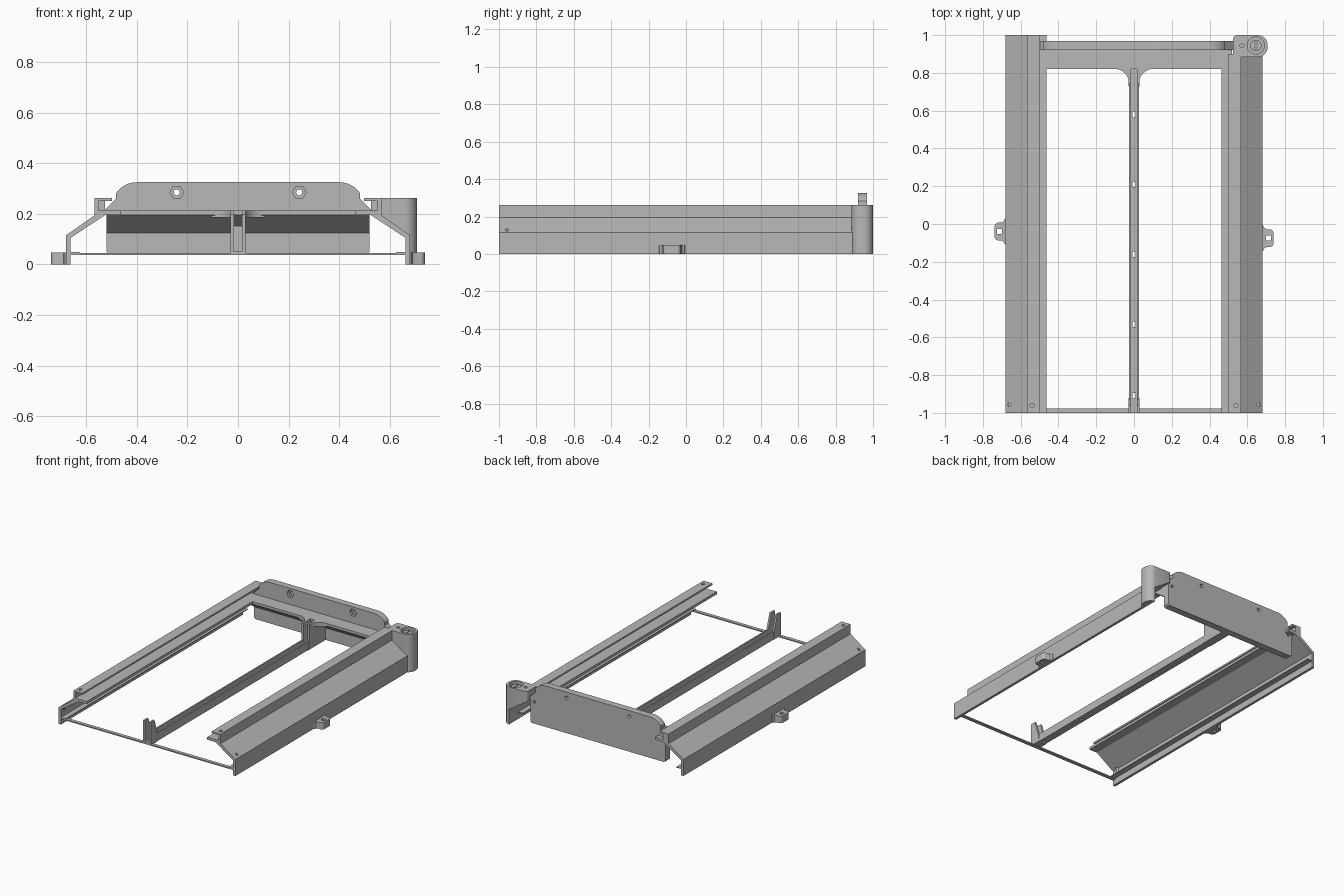
import bpy, bmesh, math
from mathutils import Vector

cube = bpy.data.objects.get("Cube")
if cube:
    bpy.data.objects.remove(cube)

grey = bpy.data.materials.new("plain_grey")
grey.use_nodes = True
COLOUR = (0.48, 0.48, 0.48, 1)
grey.diffuse_color = COLOUR
grey.node_tree.nodes["Principled BSDF"].inputs["Base Color"].default_value = COLOUR


def prism(name, pts, lo, hi, axis="y"):
    """Extrude a 2D outline along one axis."""
    place = {"x": lambda p, d: (d, p[0], p[1]),
             "y": lambda p, d: (p[0], d, p[1]),
             "z": lambda p, d: (p[0], p[1], d)}[axis]
    bm = bmesh.new()
    face = bm.faces.new([bm.verts.new(place(p, lo)) for p in pts])
    ext = bmesh.ops.extrude_face_region(bm, geom=[face])
    step = Vector(place((0, 0), hi - lo))
    bmesh.ops.translate(bm, vec=step, verts=[v for v in ext["geom"] if isinstance(v, bmesh.types.BMVert)])
    bmesh.ops.recalc_face_normals(bm, faces=bm.faces)
    me = bpy.data.meshes.new(name)
    bm.to_mesh(me)
    bm.free()
    me.materials.append(grey)
    ob = bpy.data.objects.new(name, me)
    bpy.context.collection.objects.link(ob)
    return ob


def rect(a0, a1, b0, b1):
    return [(a0, b0), (a1, b0), (a1, b1), (a0, b1)]


def arc(cx, cy, r, start, end, n=8):
    return [(cx + r * math.cos(math.radians(start + (end - start) * i / n)),
             cy + r * math.sin(math.radians(start + (end - start) * i / n))) for i in range(n + 1)]


def circle(cx, cy, r, n=20):
    return arc(cx, cy, r, 0, 360, n)[:-1]


def boolean(ob, cutter, op="DIFFERENCE"):
    cutter.hide_render = True
    mod = ob.modifiers.new("cut", "BOOLEAN")
    mod.object, mod.operation, mod.solver = cutter, op, "EXACT"
    bpy.context.view_layer.objects.active = ob
    bpy.ops.object.modifier_apply(modifier=mod.name)
    bpy.data.objects.remove(cutter)


def smooth(ob):
    bpy.ops.object.select_all(action="DESELECT")
    ob.select_set(True)
    bpy.context.view_layer.objects.active = ob
    bpy.ops.object.shade_smooth_by_angle(angle=math.radians(30))


# Side rails: outer wall, sloped shoulder and an inward-facing channel
rail = [(0.68, 0), (0.68, 0.115), (0.566, 0.195), (0.566, 0.262), (0.497, 0.262),
        (0.497, 0.25), (0.552, 0.25), (0.552, 0.213), (0.463, 0.213), (0.463, 0.195),
        (0.525, 0.195), (0.662, 0.105), (0.662, 0.05), (0.625, 0.05), (0.625, 0.045),
        (0.662, 0.045), (0.662, 0)]
for side, label, back in ((-1, "right", 1.0), (1, "left", 0.9)):
    ob = prism(label + "_rail", [(side * x, z) for x, z in rail], -1, back)
    boolean(ob, prism("cut", circle(side * 0.54, -0.96, 0.011), 0.23, 0.3, "z"))
    boolean(ob, prism("cut", circle(side * 0.66, -0.957, 0.009), 0.08, 0.2, "z"))

# Closed end of the right rail channel
prism("right_rail_end", rect(-0.566, -0.525, 0.2, 0.262), 0.92, 1.0)
prism("right_rail_end_shelf", rect(-0.54, -0.46, 0.195, 0.213), 0.88, 0.97)

# Back panel with chamfered, rounded upper corners
half = [(0.51, 0.04), (0.52, 0.05), (0.52, 0.205), (0.527, 0.215), (0.482, 0.26)]
half += arc(0.40, 0.225, 0.1, 35, 90)
panel = prism("back_panel", half + [(-x, z) for x, z in reversed(half)], 0.92, 0.968)
for s in (-1, 1):
    boolean(panel, prism("cut", circle(s * 0.242, 0.285, 0.027, 6), 0.9, 0.94))
    boolean(panel, prism("cut", circle(s * 0.242, 0.285, 0.012), 0.9, 1.0))
    boolean(panel, prism("cut", circle(s * 0.49, 0.19, 0.01, 12), 0.95, 1.0))
smooth(panel)

# Cross shelf in front of the panel with its sloped underside
prism("cross_shelf", [(0.82, 0.195), (0.82, 0.213), (0.925, 0.213), (0.925, 0.12)],
      -0.52, 0.52, "x")

# Fillets where the shelf meets the centre bar
for s, label in ((-1, "right"), (1, "left")):
    pts = [(s * 0.02, 0.83)] + [(s * x, y) for x, y in arc(0.105, 0.742, 0.08, 90, 180)]
    pts.append((s * 0.02, 0.742))
    smooth(prism(label + "_shelf_fillet", pts, 0.185, 0.213, "z"))

# Centre bar: a low channel with slots in its floor
u = [(-0.027, 0.04), (0.027, 0.04), (0.027, 0.095), (0.017, 0.095),
     (0.017, 0.052), (-0.017, 0.052), (-0.017, 0.095), (-0.027, 0.095)]
bar = prism("centre_bar", u, -1, 0.88)
for y in (0.58, 0.21, -0.16, -0.53, -0.91):
    boolean(bar, prism("cut", rect(-0.008, 0.008, y - 0.015, y + 0.015), 0, 0.07, "z"))

# Upright cheeks at both ends of the centre bar
front_cheek = [(-1, 0.04), (-0.92, 0.04), (-0.925, 0.09), (-0.96, 0.2), (-1, 0.2)]
back_cheek = [(0.73, 0.04), (0.89, 0.04), (0.89, 0.213), (0.742, 0.213), (0.742, 0.09)]
for s, label in ((-1, "right"), (1, "left")):
    lo, hi = sorted((s * 0.0165, s * 0.03))
    prism(label + "_front_cheek", front_cheek, lo, hi, "x")
    prism(label + "_back_cheek", back_cheek, lo, hi, "x")
prism("back_cheek_cap", rect(-0.03, 0.03, 0.04, 0.213), 0.88, 0.925)

# Thin tie strip across the front
prism("front_tie", rect(-0.67, 0.67, 0.037, 0.045), -1, -0.976)

# Corner post: rounded plan, hollowed below along the rail slope
post = prism("corner_post", [(0.525, 0.195), (0.525, 0.262), (0.707, 0.262), (0.707, 0),
                             (0.662, 0), (0.662, 0.105)], 0.8, 1.1)
plan = (arc(0.657, 0.935, 0.05, -90, 0) + arc(0.657, 0.95, 0.05, 0, 90)
        + arc(0.545, 0.98, 0.02, 90, 180, 4) + [(0.525, 0.885)])
boolean(post, prism("cut", plan, -0.1, 0.4, "z"), "INTERSECT")
boolean(post, prism("cut", circle(0.645, 0.945, 0.045, 32), 0.2, 0.4, "z"))
boolean(post, prism("cut", circle(0.572, 0.945, 0.011), 0.23, 0.4, "z"))
smooth(post)
boss = prism("post_boss", circle(0.645, 0.945, 0.03, 28), 0.19, 0.25, "z")
for dy in (-0.012, 0.012):
    boolean(boss, prism("cut", circle(0.645, 0.945 + dy, 0.007, 12), 0.2, 0.4, "z"))
smooth(boss)

# Mounting tabs on the outer walls, each with a square hole
tab_half = [(0.67, 0.072), (0.683, 0.068), (0.69, 0.054), (0.703, 0.047)] + arc(0.718, 0.027, 0.02, 80, 0, 5)
for s, y0, label in ((-1, -0.04, "right"), (1, -0.075, "left")):
    outline = tab_half + [(x, -y) for x, y in reversed(tab_half)]
    tab = prism(label + "_mount_tab", [(s * x, y + y0) for x, y in outline], 0, 0.048, "z")
    boolean(tab, prism("cut", rect(s * 0.711 - 0.013, s * 0.711 + 0.013, y0 - 0.013, y0 + 0.013), -0.1, 0.1, "z"))
    smooth(tab)
